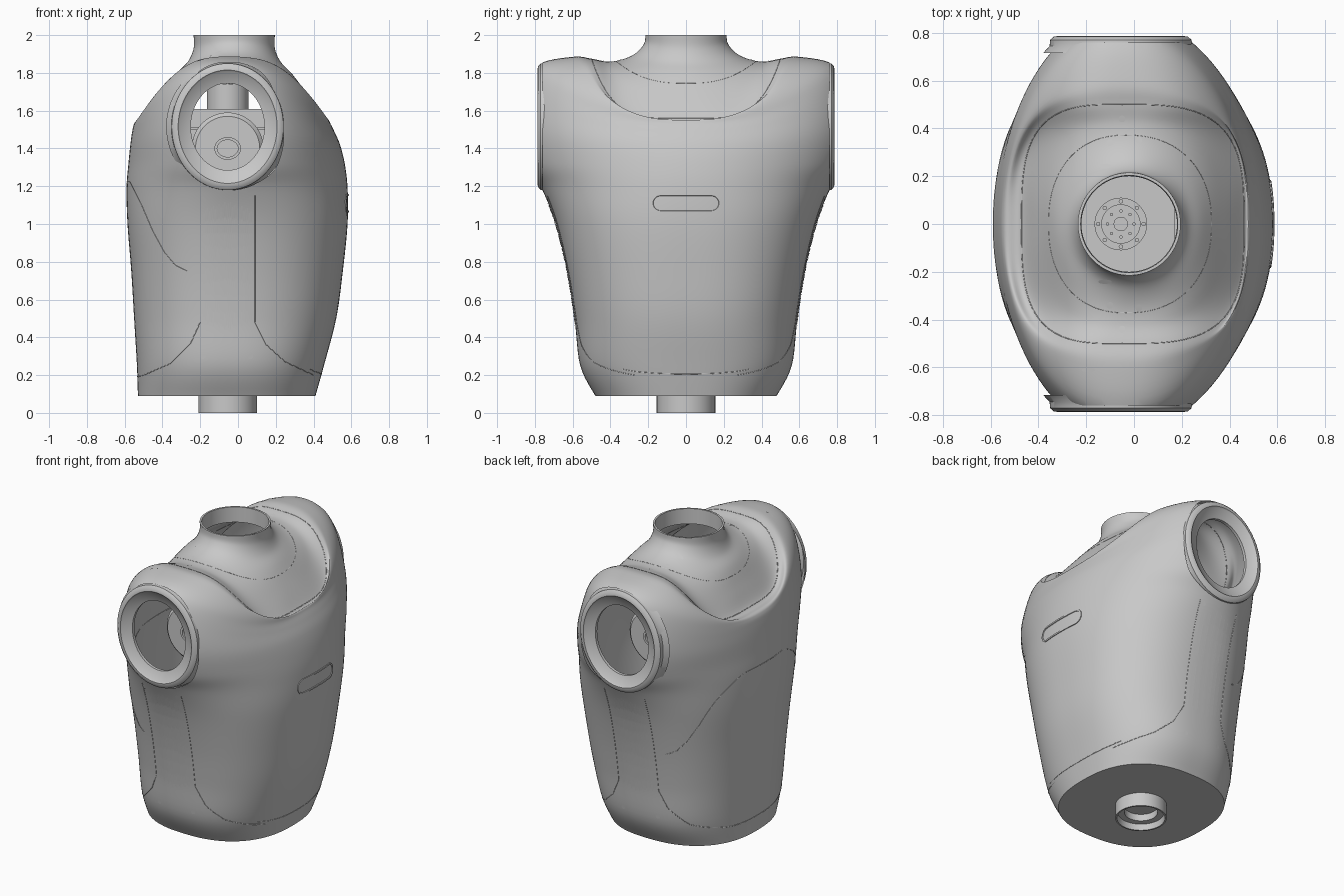
import bpy, bmesh, math
from math import sin, cos, pi
from mathutils import Vector
from mathutils.bvhtree import BVHTree

cube = bpy.data.objects.get("Cube")
if cube:
    bpy.data.objects.remove(cube, do_unlink=True)

# Single shell colour
GREY = bpy.data.materials.new("shell grey")
GREY.use_nodes = True
GREY.diffuse_color = (0.58, 0.58, 0.58, 1)
GREY.node_tree.nodes["Principled BSDF"].inputs["Base Color"].default_value = GREY.diffuse_color

AXIS_X = -0.055     # shared axis of arm openings, waist tube and vents
ARM_Z = 1.515


def finish(bm, name, angle=35):
    me = bpy.data.meshes.new(name)
    bm.to_mesh(me)
    bm.free()
    me.materials.append(GREY)
    ob = bpy.data.objects.new(name, me)
    bpy.context.collection.objects.link(ob)
    bpy.ops.object.select_all(action="DESELECT")
    ob.select_set(True)
    bpy.context.view_layer.objects.active = ob
    bpy.ops.object.shade_smooth_by_angle(angle=math.radians(angle))


def loft(rings, cap_start=False, cap_end=False):
    """Skin a list of closed rings of points."""
    bm = bmesh.new()
    rows = [[bm.verts.new(p) for p in ring] for ring in rings]
    n = len(rows[0])
    for a, b in zip(rows, rows[1:]):
        for i in range(n):
            j = (i + 1) % n
            bm.faces.new((a[i], a[j], b[j], b[i]))
    if cap_start:
        bm.faces.new(rows[0][::-1])
    if cap_end:
        bm.faces.new(rows[-1])
    return bm


def turned(name, profile, centre, axis="z", side=1, n=64, cap_end=False):
    """Loft ellipses (radius x, other radius, distance along axis)."""
    rings = []
    for rx, ro, d in profile:
        ring = []
        for i in range(n):
            t = 2 * pi * i / n
            u, v = rx * cos(t), ro * sin(t)
            off = Vector((u, v, d)) if axis == "z" else Vector((u, side * d, v))
            ring.append(Vector(centre) + off)
        rings.append(ring)
    bm = loft(rings, cap_end=cap_end)
    bmesh.ops.recalc_face_normals(bm, faces=bm.faces)
    finish(bm, name)


def box(name, lo, hi, bevel):
    bm = bmesh.new()
    bmesh.ops.create_cube(bm, size=1)
    for v in bm.verts:
        v.co = [l + (h - l) * (c + 0.5) for l, h, c in zip(lo, hi, v.co)]
    bmesh.ops.bevel(bm, geom=bm.edges[:], offset=bevel, segments=2, affect="EDGES")
    finish(bm, name)


# Torso sections: height at x ends, height at y ends, back x, front x, half depth, roundness
SECTIONS = [
    (.09, .09, -.53, .41, .48, 2.4),
    (.25, .25, -.535, .455, .56, 2.4),
    (.5, .5, -.55, .52, .59, 2.4),
    (.75, .75, -.565, .555, .63, 2.4),
    (1, 1, -.585, .58, .69, 2.3),
    (1.19, 1.19, -.59, .58, .765, 2.1),
    (1.32, 1.32, -.58, .565, .84, 2),
    (1.42, 1.5, -.57, .54, .875, 2),
    (1.49, 1.69, -.56, .51, .86, 2),
    (1.53, 1.84, -.55, .49, .79, 2.1),
    (1.55, 1.885, -.53, .48, .6, 2.6),
    (1.56, 1.875, -.47, .46, .5, 3.3),
    (1.67, 1.86, -.4, .38, .42, 2.6),
    (1.79, 1.87, -.33, .29, .34, 2.1),
    (1.86, 1.905, -.265, .225, .265, 2),
    (1.93, 1.955, -.235, .195, .222, 2),
    (2, 2, -.235, .195, .215, 2),
]
SIDES = 128


def section_at(t):
    """Smooth interpolation between the listed sections."""
    i = min(int(t), len(SECTIONS) - 2)
    f = t - i
    a, b, c, d = (SECTIONS[max(0, min(len(SECTIONS) - 1, i + k))] for k in (-1, 0, 1, 2))
    return [q + f / 2 * (r - p + f * (2 * p - 5 * q + 4 * r - s + f * (3 * (q - r) + s - p)))
            for p, q, r, s in zip(a, b, c, d)]


def torso_ring(t):
    zx, zy, back, front, depth, n = section_at(t)
    cx = -0.05 + 0.03 * max(0, min(1, (t - 11) / 3))
    power = 2.4 + 2.4 * math.exp(-((t - 11.2) / 0.9) ** 2)
    ring = []
    for i in range(SIDES):
        a = 2 * pi * i / SIDES
        u = abs(cos(a)) ** (2 / n) * (front - cx if cos(a) > 0 else back - cx)
        v = math.copysign(abs(sin(a)) ** (2 / n), sin(a))
        ring.append((cx + u, depth * v, zx + (zy - zx) * abs(v) ** power))
    return ring


# Torso shell, trimmed flat at both arm openings
steps = 6
bm = loft([torso_ring(k / steps) for k in range((len(SECTIONS) - 1) * steps + 1)], cap_start=True)
for s in (1, -1):
    bmesh.ops.bisect_plane(bm, geom=bm.verts[:] + bm.edges[:] + bm.faces[:],
                           plane_co=(0, s * 0.76, 0), plane_no=(0, s, 0), clear_outer=True)
surface = BVHTree.FromBMesh(bm)
finish(bm, "torso_shell", 50)


def seam(name, points, closed=False, radius=0.002):
    """Thin line snapped to the shell."""
    cu = bpy.data.curves.new(name, "CURVE")
    cu.dimensions = "3D"
    cu.bevel_depth = radius
    cu.bevel_resolution = 1
    sp = cu.splines.new("POLY")
    sp.points.add(len(points) - 1)
    for q, p in zip(sp.points, points):
        q.co = (*surface.find_nearest(Vector(p))[0], 1)
    sp.use_cyclic_u = closed
    cu.materials.append(GREY)
    bpy.context.collection.objects.link(bpy.data.objects.new(name, cu))


def on_side(x, z, s):
    """Shell point and normal seen from the left or right."""
    hit, normal, *_ = surface.ray_cast(Vector((x, s * 2, z)), Vector((0, -s, 0)))
    return hit, normal


def side_path(corners, s, n=12):
    pts = []
    for (xa, za), (xb, zb) in zip(corners, corners[1:]):
        pts += [on_side(xa + (xb - xa) * k / n, za + (zb - za) * k / n, s)[0] for k in range(n + 1)]
    return pts


# Collar panel seam, neck base seam and neck lining
seam("collar_seam", torso_ring(11), True)
seam("neck_base_seam", torso_ring(12.6), True, .001)
turned("neck_lining", [(.215, .215, 0), (.203, .203, 0), (.2, .2, -.1)], (-.02, 0, 2))

for s, side in ((1, "left"), (-1, "right")):
    # Arm opening rim with a dished inner face
    turned(side + "_arm_rim", [(.325, .345, .715), (.298, .336, .745), (.296, .335, .77),
                               (.28, .318, .784), (.262, .3, .786), (.255, .292, .778),
                               (.195, .23, .755), (.195, .23, .735)],
           (AXIS_X, 0, ARM_Z), "y", s, n=96)
    # Vent slots: two ragged blocks of fine upright slits
    bm = bmesh.new()
    for base, top in ((.5, .74), (.84, 1.06)):
        for k in range(26):
            x = -.18 + .25 * k / 25
            ragged = .045 * (1 - abs(k - 12.5) / 12.5) + .012 * (k % 3)
            lo, hi = base - ragged, top + ragged
            for j in range(4):
                za = lo + (hi - lo) * (j + .06) / 4
                zb = lo + (hi - lo) * (j + .94) / 4
                quad = [on_side(x + dx, z, s) for dx, z in
                        ((-.003, za), (.003, za), (.003, zb), (-.003, zb))]
                bm.faces.new([bm.verts.new(p + q * .003) for p, q in quad[::-s]])
    finish(bm, side + "_vent_slots")
    # Panel seams
    seam(side + "_vent_seam_back", side_path([(-.2, 1.15), (-.2, .48), (-.25, .37),
                                            (-.36, .26), (-.5, .2)], s))
    seam(side + "_vent_seam_front", side_path([(.09, 1.15), (.09, .48), (.15, .36),
                                             (.25, .27), (.4, .2)], s))
    seam(side + "_back_seam", side_path([(-.27, .75), (-.33, .78), (-.39, .85), (-.45, .96),
                                       (-.51, 1.1), (-.57, 1.22)], s))
    # Panel screws
    for k, (x, z) in enumerate(((-.185, 1.13), (.065, 1.13), (-.185, .3), (.065, .3))):
        p, q = on_side(x, z, s)
        bm = bmesh.new()
        bmesh.ops.create_circle(bm, cap_ends=True, segments=16, radius=.014)
        bm.transform(q.to_track_quat("Z", "Y").to_matrix().to_4x4())
        bmesh.ops.translate(bm, verts=bm.verts, vec=p + q * .004)
        finish(bm, f"{side}_screw_{k}")
    # Collar fasteners and small oval ports on the shoulder and neck
    for k, (x, y, rx, ry) in enumerate(((-.05, .44, .014, .014), (-.1, .34, .014, .014),
                                        (.02, .35, .014, .014), (-.12, .24, .028, .009),
                                        (-.19, .61, .028, .009))):
        p, q, *_ = surface.ray_cast(Vector((x, s * y, 3)), Vector((0, 0, -1)))
        bm = bmesh.new()
        bmesh.ops.create_circle(bm, cap_ends=True, segments=20, radius=1)
        for v in bm.verts:
            flat = Vector((v.co.x * rx, v.co.y * ry, 0))
            flat.z = -(flat.x * q.x + flat.y * q.y) / q.z
            v.co = p + flat + q * .003
        finish(bm, f"{side}_top_fastener_{k}")
    # Shoulder actuator inside the opening
    turned(side + "_actuator", [(.19, .19, .2), (.19, .19, .4), (.17, .17, .42), (.07, .06, .42),
                                (.07, .06, .43), (.055, .045, .43), (.055, .045, .34)],
           (AXIS_X, 0, 1.4), "y", s, cap_end=True)

# Waistline seams on chest and back, and the upper back seam
for name, x, z, half in (("chest_hem", .5, .19, .4), ("back_hem", -.6, .19, .4),
                         ("upper_back", -.65, 1.23, .2)):
    seam(name + "_seam", [(x, -half + 2 * half * k / 30, z) for k in range(31)])


# Chest handle slot: slim rim around a flush plate
def capsule(half, r, lift):
    n = 16
    arc = [(half + r * sin(pi * k / n), 1.11 - r * cos(pi * k / n)) for k in range(n + 1)]
    line = [(half - 2 * half * k / n, 1.11 + r) for k in range(1, n)]
    flat = arc + line
    flat += [(-y, 2.22 - z) for y, z in flat]
    pts = []
    for y, z in flat:
        p = surface.ray_cast(Vector((2, y, z)), Vector((-1, 0, 0)))[0]
        pts.append(p + Vector((lift, 0, 0)))
    return pts


finish(loft([capsule(.135, .05, 0), capsule(.135, .05, .005),
             capsule(.135, .04, .005), capsule(.135, .038, .001)]), "chest_slot_rim")

# Inner frame and neck mount
box("inner_block", (-.26, -.3, 1.25), (.17, .3, 1.51), .01)
box("inner_deck", (-.25, -.24, 1.5), (.17, .24, 1.61), .005)
turned("neck_mount", [(.11, .11, 1.6), (.11, .11, 1.74), (.08, .08, 1.74), (.08, .08, 1.73),
                      (.03, .03, 1.73), (.03, .03, 1.745)], (AXIS_X, 0, 0), cap_end=True)
for k in range(8):
    a = 2 * pi * k / 8
    c, d = cos(a), sin(a)
    turned(f"mount_bolt_{k}", [(.009, .009, 1.74), (.009, .009, 1.747)],
           (AXIS_X + .095 * c, .095 * d, 0), n=12, cap_end=True)
    box(f"mount_vane_{k}", (AXIS_X + .055 * c - .006, .055 * d - .006, 1.725),
        (AXIS_X + .055 * c + .006, .055 * d + .006, 1.74), .002)
box("inner_spine", (-.15, -.12, .1), (.04, .12, 1.26), .01)

# Waist tube
turned("waist_tube", [(.155, .155, .1), (.155, .155, 0), (.145, .145, 0), (.14, .14, .04),
                      (.1, .1, .04), (.1, .1, .085)], (AXIS_X, 0, 0), cap_end=True)
